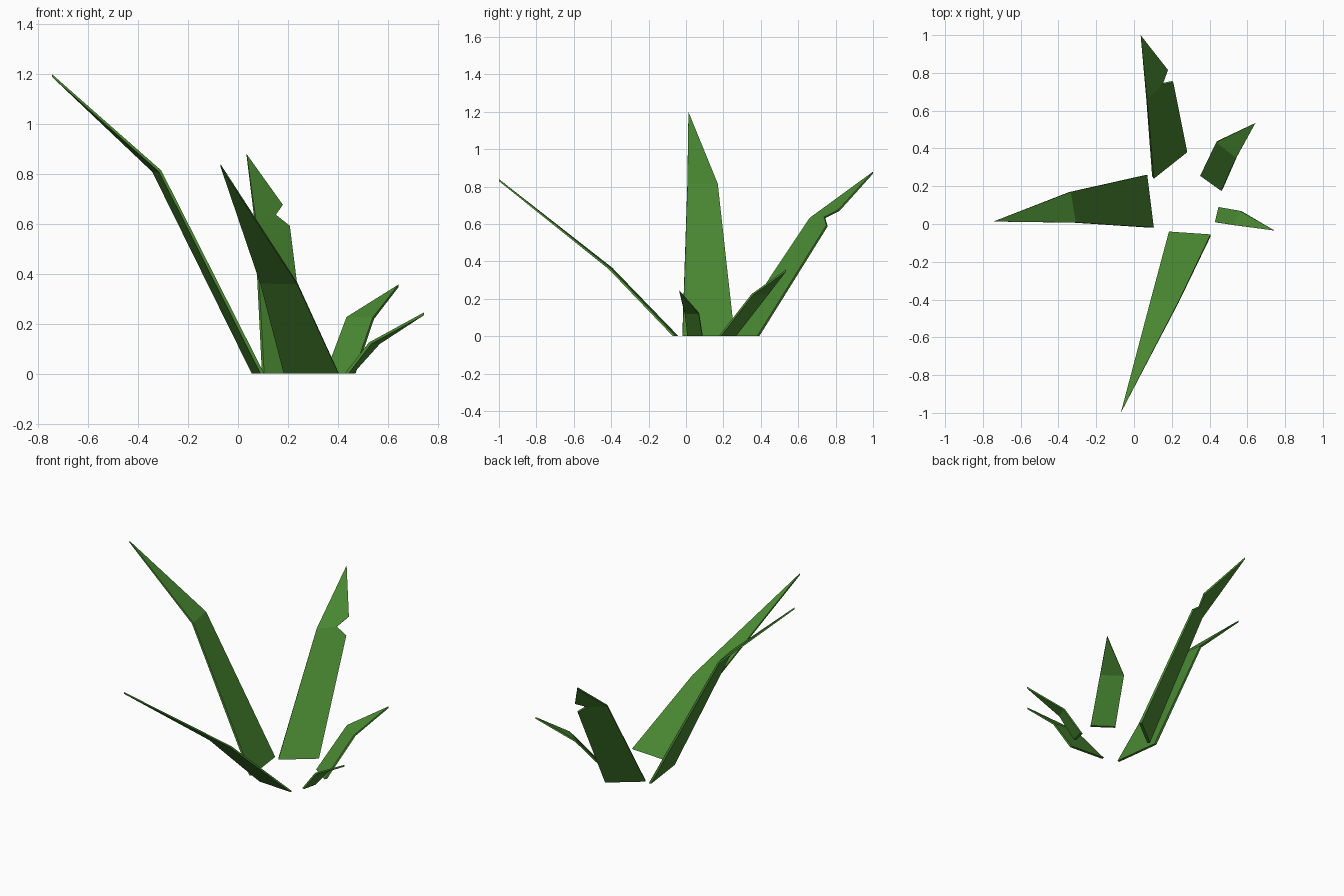
import bpy, bmesh
from mathutils import Vector

if "Cube" in bpy.data.objects:
    bpy.data.objects.remove(bpy.data.objects["Cube"])

green = bpy.data.materials.new("leaf_green")
green.diffuse_color = (0.068, 0.25, 0.032, 1)
green.use_nodes = True
green.node_tree.nodes["Principled BSDF"].inputs["Base Color"].default_value = green.diffuse_color


def leaf(name, outline, out, crease=2):
    """Thin folded blade. outline: base pair, one edge up, tip, then the other fold point.
    The fold runs from outline[crease] to the last point; out is the horizontal lean."""
    out = Vector((out[0], out[1], 0)).normalized()
    n = len(outline)
    bm = bmesh.new()
    top, under = [], []
    for i, p in enumerate(outline):
        p = Vector(p)
        if p.z == 0:                      # base stays flat on the ground
            off = out * 0.015
        elif i == n - 2:                  # tip
            off = Vector((0, 0, -0.011))
        else:
            off = out * 0.009 + Vector((0, 0, -0.006))
        top.append(bm.verts.new(p))
        under.append(bm.verts.new(p + off))
    # lower and upper panels on both sides of the blade
    for side in (top, under):
        bm.faces.new(side[:crease + 1] + [side[-1]])
        bm.faces.new(side[crease:])
    # thin rim
    for i in range(n):
        j = (i + 1) % n
        bm.faces.new((top[i], top[j], under[j], under[i]))
    bmesh.ops.recalc_face_normals(bm, faces=bm.faces)
    mesh = bpy.data.meshes.new(name)
    bm.to_mesh(mesh)
    bm.free()
    mesh.materials.append(green)
    bpy.context.collection.objects.link(bpy.data.objects.new(name, mesh))


# tall leaf leaning left
leaf("left_leaf", [(0.105, -0.018, 0), (0.07, 0.26, 0), (-0.335, 0.17, 0.815),
                   (-0.745, 0.013, 1.2), (-0.308, 0.008, 0.815)], (-1, -0.12))
# torn leaf leaning back, with a notch in its right edge
leaf("back_torn_leaf", [(0.105, 0.24, 0), (0.282, 0.38, 0), (0.208, 0.75, 0.593),
                        (0.152, 0.738, 0.637), (0.18, 0.815, 0.677),
                        (0.035, 1.0, 0.88), (0.07, 0.66, 0.632)], (-0.6, 0.8), crease=3)
# long pointed leaf leaning forward
leaf("front_leaf", [(0.185, -0.04, 0), (0.405, -0.055, 0), (0.238, -0.405, 0.365),
                    (-0.07, -1.0, 0.84), (0.09, -0.395, 0.367)], (-0.1, -1))
# small leaf at back right
leaf("back_right_leaf", [(0.35, 0.255, 0), (0.462, 0.175, 0), (0.54, 0.35, 0.225),
                         (0.643, 0.535, 0.357), (0.435, 0.432, 0.227)], (0.6, 0.8))
# smallest leaf leaning right
leaf("right_leaf", [(0.428, 0.01, 0), (0.447, 0.09, 0), (0.56, 0.07, 0.125),
                    (0.745, -0.035, 0.245), (0.525, -0.005, 0.125)], (1, -0.2))
